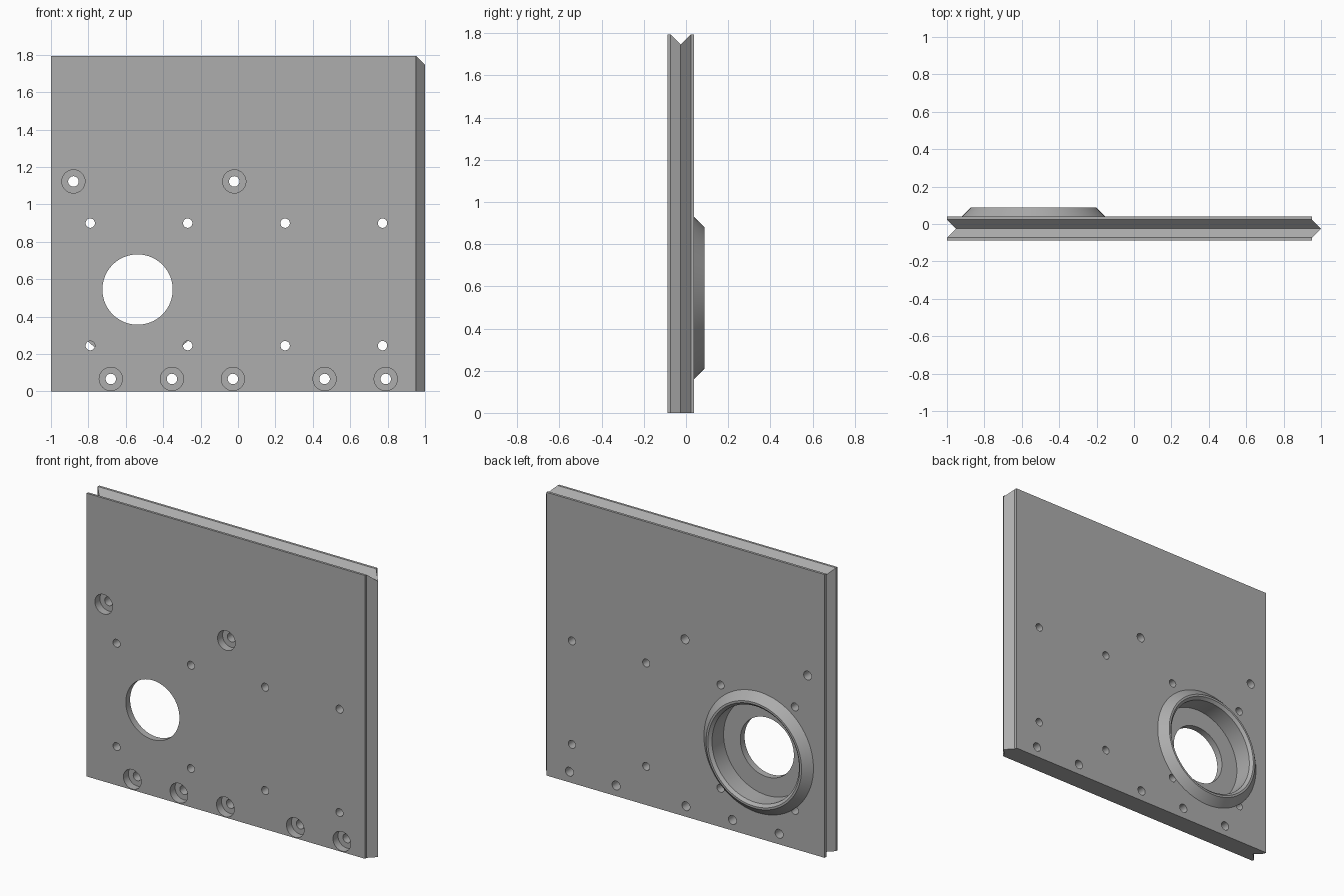
import bpy, bmesh, math
from mathutils import Matrix, Vector

cube = bpy.data.objects.get("Cube")
if cube:
    bpy.data.objects.remove(cube, do_unlink=True)

# One plain grey for the whole part
grey = bpy.data.materials.new("machined grey")
grey.use_nodes = True
colour = (0.42, 0.42, 0.42, 1)
grey.diffuse_color = colour
grey.node_tree.nodes["Principled BSDF"].inputs["Base Color"].default_value = colour

FRONT, BACK, RIM = -0.088, 0.039, 0.088
MID, VEE, HEIGHT = -0.025, 0.048, 1.795
FLOOR = -0.045
BORE_X, BORE_Z, BORE_R, HOLE_R = -0.537, 0.545, 0.305, 0.188


def make_object(name, bm):
    bmesh.ops.recalc_face_normals(bm, faces=bm.faces[:])
    mesh = bpy.data.meshes.new(name)
    bm.to_mesh(mesh)
    bm.free()
    mesh.materials.append(grey)
    obj = bpy.data.objects.new(name, mesh)
    bpy.context.collection.objects.link(obj)
    return obj


def prism(name, outline, direction):
    """Extrude a closed outline along a direction."""
    bm = bmesh.new()
    face = bm.faces.new([bm.verts.new(p) for p in outline])
    grown = bmesh.ops.extrude_face_region(bm, geom=[face], use_keep_orig=True)
    moved = [g for g in grown["geom"] if isinstance(g, bmesh.types.BMVert)]
    bmesh.ops.translate(bm, verts=moved, vec=Vector(direction))
    return make_object(name, bm)


def add_drill(bm, x, z, radius, y0, y1, sides=32):
    """Cylinder along y, from y0 to y1."""
    place = Matrix.Translation((x, (y0 + y1) / 2, z)) @ Matrix.Rotation(math.pi / 2, 4, "X")
    bmesh.ops.create_cone(bm, cap_ends=True, segments=sides, radius1=radius,
                          radius2=radius, depth=y1 - y0, matrix=place)


def cut(target, cutter):
    mod = target.modifiers.new(cutter.name, "BOOLEAN")
    mod.operation = "DIFFERENCE"
    mod.solver = "EXACT"
    mod.object = cutter
    bpy.context.view_layer.objects.active = target
    bpy.ops.object.modifier_apply(modifier=mod.name)
    bpy.data.objects.remove(cutter, do_unlink=True)


def smooth(obj):
    bpy.ops.object.select_all(action="DESELECT")
    obj.select_set(True)
    bpy.context.view_layer.objects.active = obj
    bpy.ops.object.shade_smooth_by_angle(angle=math.radians(25))


# Plate section: V tongue on one side edge, V groove on the other
end = 1 - VEE
section = [(-1, FRONT), (end, FRONT), (end, MID - VEE), (1, MID), (end, MID + VEE),
           (end, BACK), (-1, BACK), (-1, MID + VEE), (-end, MID), (-1, MID - VEE)]
plate = prism("plate", [(x, y, 0) for x, y in section], (0, 0, HEIGHT))

# V groove along the top edge
over = 2 * VEE
cut(plate, prism("top_groove", [(-1.1, MID, HEIGHT - VEE),
                                (-1.1, MID + over, HEIGHT + VEE),
                                (-1.1, MID - over, HEIGHT + VEE)], (2.2, 0, 0)))

# Small through holes, in two rows of four
bolts = [(-0.88, 1.123), (-0.02, 1.123)] + [(x, 0.067) for x in (-0.68, -0.353, -0.027, 0.463, 0.79)]
bm = bmesh.new()
for column in range(4):
    for z in (0.245, 0.9):
        add_drill(bm, -0.79 + 0.521 * column, z, 0.025, -0.3, 0.3)
# Bolt holes and the large opening
for x, z in bolts:
    add_drill(bm, x, z, 0.028, -0.3, 0.3)
add_drill(bm, BORE_X, BORE_Z, HOLE_R, -0.3, 0.3, 96)
cut(plate, make_object("through_holes", bm))

# Counterbores from the front and the bearing recess from the back
bm = bmesh.new()
for x, z in bolts:
    add_drill(bm, x, z, 0.062, -0.3, FRONT + 0.05, 48)
add_drill(bm, BORE_X, BORE_Z, BORE_R, FLOOR, 0.3, 96)
cut(plate, make_object("recesses", bm))
smooth(plate)

# Raised ring on the back with a sloped outside and a chamfered lip
ring = [(BORE_R, BACK), (0.384, BACK), (0.335, RIM), (0.322, RIM), (BORE_R, RIM - 0.017)]
bm = bmesh.new()
verts = [bm.verts.new((BORE_X + r, y, BORE_Z)) for r, y in ring]
edges = [bm.edges.new((verts[i], verts[(i + 1) % len(verts)])) for i in range(len(verts))]
bmesh.ops.spin(bm, geom=verts + edges, cent=(BORE_X, 0, BORE_Z), axis=(0, 1, 0),
               angle=2 * math.pi, steps=96)
bmesh.ops.remove_doubles(bm, verts=bm.verts[:], dist=0.0001)
smooth(make_object("bearing_ring", bm))
